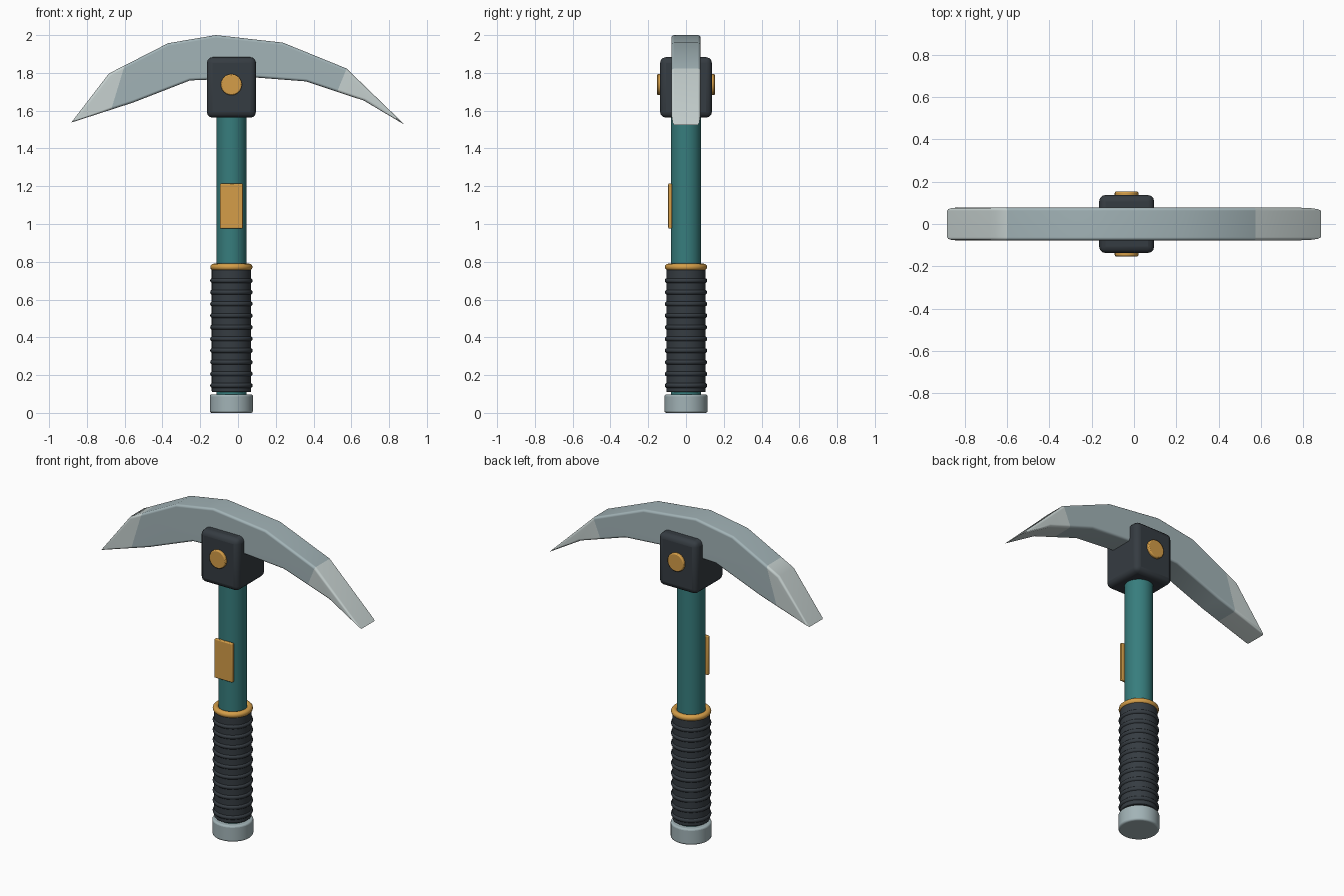
import bpy, bmesh, math
from mathutils import Vector

if "Cube" in bpy.data.objects:
    bpy.data.objects.remove(bpy.data.objects["Cube"])

AXIS_X = -0.035  # the handle sits slightly left of centre


def material(name, rgb):
    m = bpy.data.materials.new(name)
    m.diffuse_color = (*rgb, 1.0)
    m.use_nodes = True
    m.node_tree.nodes["Principled BSDF"].inputs["Base Color"].default_value = m.diffuse_color
    return m


STEEL = material("steel", (0.36, 0.45, 0.47))
EDGE = material("light steel", (0.57, 0.64, 0.63))
DARK = material("dark rubber", (0.036, 0.045, 0.054))
TEAL = material("teal", (0.038, 0.205, 0.205))
ORANGE = material("orange", (0.66, 0.34, 0.065))


def finish(name, mat, bevel=0.0, segments=3):
    ob = bpy.context.object
    ob.name = name
    ob.data.materials.append(mat)
    bpy.ops.object.transform_apply(location=False, rotation=True, scale=True)
    if bevel:
        b = ob.modifiers.new("bevel", "BEVEL")
        b.width, b.segments, b.limit_method = bevel, segments, "ANGLE"
        b.angle_limit = math.radians(40)
    bpy.ops.object.shade_smooth_by_angle(angle=math.radians(35))
    return ob


def box(name, mat, lo, hi, bevel):
    lo, hi = Vector(lo), Vector(hi)
    bpy.ops.mesh.primitive_cube_add(size=1, location=(lo + hi) / 2)
    bpy.context.object.scale = hi - lo
    return finish(name, mat, bevel)


def rod(name, mat, r, z0, z1, bevel=0.0):
    bpy.ops.mesh.primitive_cylinder_add(vertices=40, radius=r, depth=z1 - z0,
                                        location=(AXIS_X, 0, (z0 + z1) / 2))
    return finish(name, mat, bevel)


def ring(name, mat, r, tube, z):
    bpy.ops.mesh.primitive_torus_add(major_radius=r, minor_radius=tube, major_segments=40,
                                     minor_segments=12, location=(AXIS_X, 0, z))
    return finish(name, mat)


# Curved blade: side outline extruded through y, with rounded rims
outline = [(-0.883, 1.537), (-0.683, 1.797), (-0.37, 1.957), (-0.117, 2.0), (0.238, 1.96),
           (0.575, 1.823), (0.883, 1.525), (0.667, 1.653), (0.36, 1.755), (0.10, 1.775),
           (-0.254, 1.76), (-0.555, 1.643)]
HALF = 0.077
bm = bmesh.new()
front = bm.faces.new([bm.verts.new((x, -HALF, z)) for x, z in outline])
moved = bmesh.ops.extrude_face_region(bm, geom=[front], use_keep_orig=True)["geom"]
bmesh.ops.translate(bm, vec=(0, 2 * HALF, 0),
                    verts=[g for g in moved if isinstance(g, bmesh.types.BMVert)])
bmesh.ops.recalc_face_normals(bm, faces=bm.faces)
rims = [e for e in bm.edges if abs(e.verts[0].co.y - e.verts[1].co.y) < 1e-5]
bmesh.ops.bevel(bm, geom=rims, offset=0.014, segments=3, profile=0.5,
                affect="EDGES", clamp_overlap=True)

# Ground tips: slice across each end and colour the outer faces
cuts = []
for top, low in (((-0.60, 1.84), (-0.67, 1.61)), ((0.575, 1.823), (0.525, 1.70))):
    p = Vector((top[0], 0, top[1]))
    n = Vector((top[1] - low[1], 0, low[0] - top[0])).normalized()
    if p.x < 0:
        n = -n
    cuts.append((p, n))
    bmesh.ops.bisect_plane(bm, geom=bm.verts[:] + bm.edges[:] + bm.faces[:],
                           plane_co=p, plane_no=n, dist=1e-5)
for f in bm.faces:
    c = f.calc_center_median()
    f.material_index = int(any((c - p).dot(n) > 0 for p, n in cuts))
mesh = bpy.data.meshes.new("blade")
bm.to_mesh(mesh)
bm.free()
blade = bpy.data.objects.new("blade", mesh)
bpy.context.collection.objects.link(blade)
bpy.ops.object.select_all(action="DESELECT")
blade.select_set(True)
bpy.context.view_layer.objects.active = blade
mesh.materials.append(STEEL)
mesh.materials.append(EDGE)
bpy.ops.object.shade_smooth_by_angle(angle=math.radians(35))
blade.modifiers.new("flat panels", "WEIGHTED_NORMAL").keep_sharp = True

# Head block and the pin through it
box("head_block", DARK, (-0.165, -0.137, 1.563), (0.095, 0.137, 1.883), 0.03)
bpy.ops.mesh.primitive_cylinder_add(vertices=24, radius=0.056, depth=0.306,
                                    location=(AXIS_X, 0, 1.738),
                                    rotation=(math.pi / 2, 0, 0))
finish("pin", ORANGE, 0.006, 2)

# Handle, front plate, collar and end cap
rod("shaft", TEAL, 0.08, 0.05, 1.62)
box("front_plate", ORANGE, (-0.096, -0.094, 0.976), (0.026, -0.074, 1.214), 0.005)
ring("collar", ORANGE, 0.094, 0.018, 0.772)
rod("end_cap", STEEL, 0.114, 0.0, 0.098, 0.01)

# Rubber grip with evenly spaced ridges
rod("grip", DARK, 0.104, 0.11, 0.765, 0.005)
for i in range(10):
    ring(f"grip_ridge_{i + 1}", DARK, 0.099, 0.0135, 0.145 + i * 0.0617)
